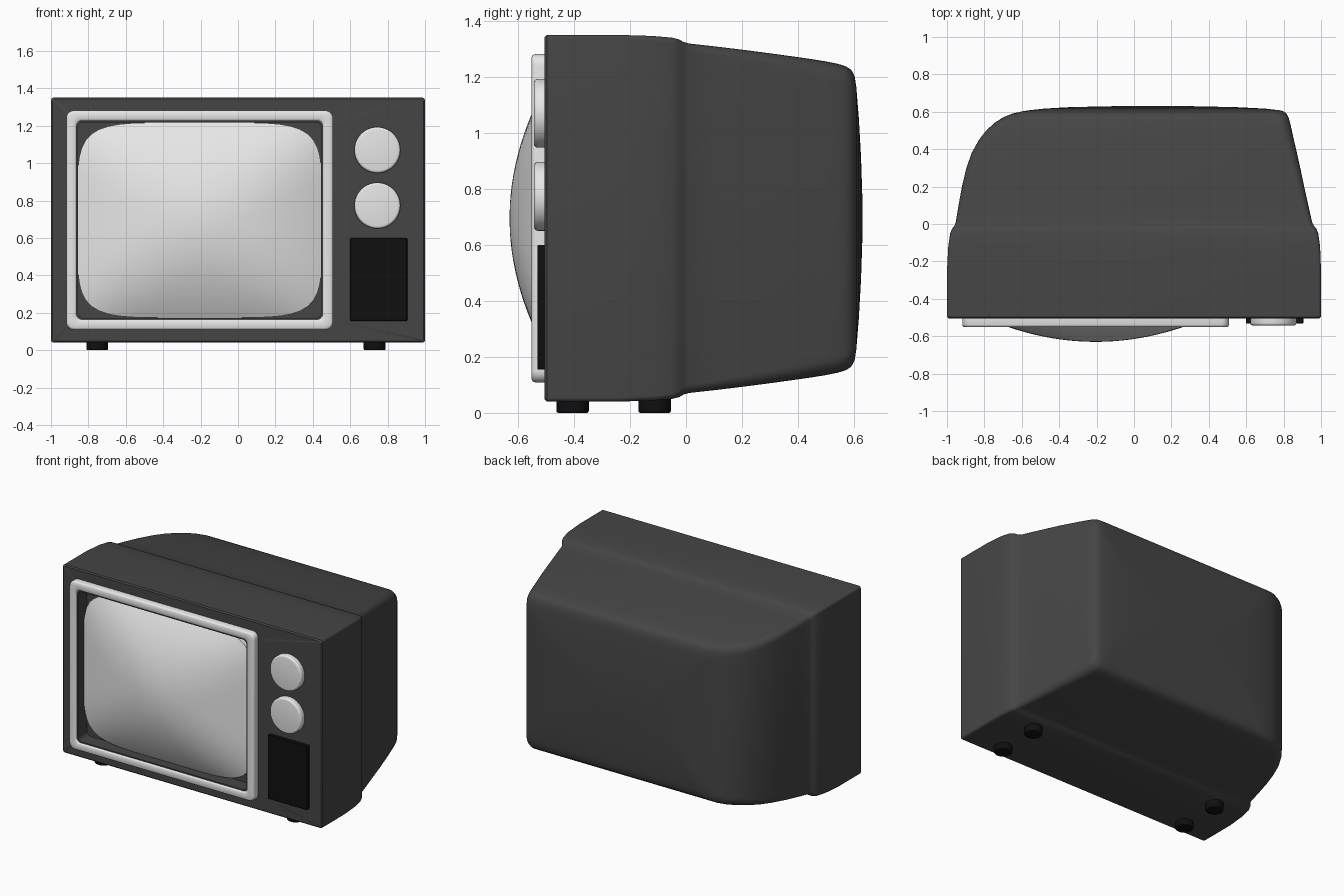
import bpy, bmesh, math

if "Cube" in bpy.data.objects:
    bpy.data.objects.remove(bpy.data.objects["Cube"])


def material(name, rgb):
    m = bpy.data.materials.new(name)
    m.diffuse_color = (*rgb, 1)
    m.use_nodes = True
    m.node_tree.nodes["Principled BSDF"].inputs["Base Color"].default_value = m.diffuse_color
    return m


CASE = material("charcoal_plastic", (0.06, 0.06, 0.06))
LIGHT = material("light_grey", (0.8, 0.8, 0.8))
BLACK = material("black", (0.005, 0.005, 0.005))


def rounded_rect(y, x0, x1, z0, z1, r, seg=6):
    """Ring of points in the XZ plane at depth y."""
    pts = []
    corners = [(x1 - r, z1 - r), (x0 + r, z1 - r), (x0 + r, z0 + r), (x1 - r, z0 + r)]
    for k, (cx, cz) in enumerate(corners):
        for i in range(seg + 1):
            a = math.radians(90 * (k + i / seg))
            pts.append((cx + r * math.cos(a), y, cz + r * math.sin(a)))
    return pts


def superellipse(y, cx, cz, a, b, n, count=96):
    pts = []
    for i in range(count):
        t = 2 * math.pi * i / count
        c, s = math.cos(t), math.sin(t)
        k = (abs(c) ** n + abs(s) ** n) ** (-1 / n)
        pts.append((cx + a * k * c, y, cz + b * k * s))
    return pts


def finish(name, bm, mat, angle=35):
    bmesh.ops.recalc_face_normals(bm, faces=bm.faces)
    me = bpy.data.meshes.new(name)
    bm.to_mesh(me)
    bm.free()
    ob = bpy.data.objects.new(name, me)
    bpy.context.collection.objects.link(ob)
    me.materials.append(mat)
    bpy.ops.object.select_all(action='DESELECT')
    ob.select_set(True)
    bpy.context.view_layer.objects.active = ob
    bpy.ops.object.shade_smooth_by_angle(angle=math.radians(angle))
    return ob


def loft(name, rings, mat, closed=False, angle=35):
    bm = bmesh.new()
    vs = [[bm.verts.new(p) for p in ring] for ring in rings]
    n = len(vs[0])
    pairs = list(zip(vs, vs[1:])) + ([(vs[-1], vs[0])] if closed else [])
    for a, b in pairs:
        for i in range(n):
            j = (i + 1) % n
            bm.faces.new((a[i], a[j], b[j], b[i]))
    if not closed:
        bm.faces.new(vs[0])
        bm.faces.new(vs[-1])
    return finish(name, bm, mat, angle)


def opening(y, grow, r=0.03):
    """Screen opening rectangle, enlarged by grow."""
    return rounded_rect(y, -0.855 - grow, 0.445 + grow, 0.172 - grow, 1.218 + grow, r)


# Cabinet: recess floor, recess lip, front face, then sections towards the back
MID = 0.695
rings = [opening(-0.44, 0), opening(-0.54, 0), opening(-0.54, 0.008), opening(-0.505, 0.008)]
sections = [  # y, left x, right x, half height, corner radius
    (-0.505, -0.992, 0.992, 0.647, 0.012),
    (-0.497, -1.0, 1.0, 0.655, 0.015),
    (-0.25, -1.0, 1.0, 0.655, 0.015),
    (-0.12, -0.993, 0.995, 0.651, 0.018),
    (-0.05, -0.983, 0.985, 0.645, 0.02),
    (-0.025, -0.973, 0.975, 0.639, 0.025),
    (-0.01, -0.96, 0.962, 0.63, 0.03),
    (0.01, -0.953, 0.952, 0.624, 0.03),
    (0.1, -0.938, 0.932, 0.614, 0.035),
    (0.2, -0.92, 0.91, 0.602, 0.04),
    (0.3, -0.896, 0.889, 0.589, 0.045),
    (0.38, -0.868, 0.871, 0.578, 0.05),
    (0.45, -0.829, 0.855, 0.568, 0.055),
    (0.5, -0.79, 0.844, 0.560, 0.06),
    (0.54, -0.747, 0.835, 0.552, 0.06),
    (0.57, -0.7, 0.826, 0.543, 0.06),
    (0.59, -0.65, 0.815, 0.53, 0.06),
    (0.602, -0.6, 0.8, 0.508, 0.06),
    (0.608, -0.56, 0.78, 0.47, 0.06),
    (0.617, -0.48, 0.7, 0.36, 0.06),
    (0.625, -0.34, 0.54, 0.22, 0.06),
    (0.63, -0.1, 0.3, 0.07, 0.05),
]
rings += [rounded_rect(y, a, b, MID - h, MID + h, r) for y, a, b, h, r in sections]
loft("cabinet", rings, CASE, angle=40)

# Screen surround
loft("screen_frame", [
    opening(-0.5, 0.063, 0.04), opening(-0.538, 0.063, 0.04),
    opening(-0.547, 0.06, 0.04), opening(-0.551, 0.052, 0.035),
    opening(-0.551, 0.018, 0.03), opening(-0.547, 0.011, 0.03),
    opening(-0.54, 0.008, 0.03), opening(-0.5, 0.008, 0.03)], LIGHT, closed=True, angle=50)

# Bulging picture tube: round in the middle, squarish at the rim
tube = []
for i in range(1, 25):
    r = i / 24
    tube.append(superellipse(-0.63 + 0.155 * r * r, -0.205, MID, 0.654 * r, 0.522 * r, 2 + 3.6 * r * r))
tube.append(superellipse(-0.43, -0.205, MID, 0.654, 0.522, 5.6))
loft("screen", tube, LIGHT, angle=50)


def disc(name, radius, start, end, bevel, mat, upright, pos):
    """Cylinder with a rounded rim at 'end', along z or along y."""
    prof = [(start, radius), (end + (bevel if end < start else -bevel), radius)]
    sign = -1 if end < start else 1
    for k in range(1, 5):
        a = math.radians(90 * k / 4)
        prof.append((end - sign * bevel * (1 - math.sin(a)), radius - bevel * (1 - math.cos(a))))
    out = []
    for d, rad in prof:
        ring = []
        for i in range(48):
            t = 2 * math.pi * i / 48
            u, v = rad * math.cos(t), rad * math.sin(t)
            ring.append((pos[0] + u, pos[1] + v, d) if upright else (pos[0] + u, d, pos[1] + v))
        out.append(ring)
    loft(name, out, mat)


# Two tuning knobs
for label, z in (("upper", 1.07), ("lower", 0.773)):
    disc(label + "_knob", 0.123, -0.5, -0.543, 0.014, LIGHT, False, (0.745, z))

# Speaker panel
loft("speaker_panel", [rounded_rect(y, 0.6 + g, 0.905 - g, 0.155 + g, 0.6 - g, 0.006)
                       for y, g in ((-0.5, 0), (-0.528, 0), (-0.531, 0.003))], BLACK)

# Four round feet
for side, x in (("left", -0.752), ("right", 0.73)):
    for place, y in (("front", -0.405), ("rear", -0.112)):
        disc(f"{place}_{side}_foot", 0.058, 0.06, 0.0, 0.008, BLACK, True, (x, y))
